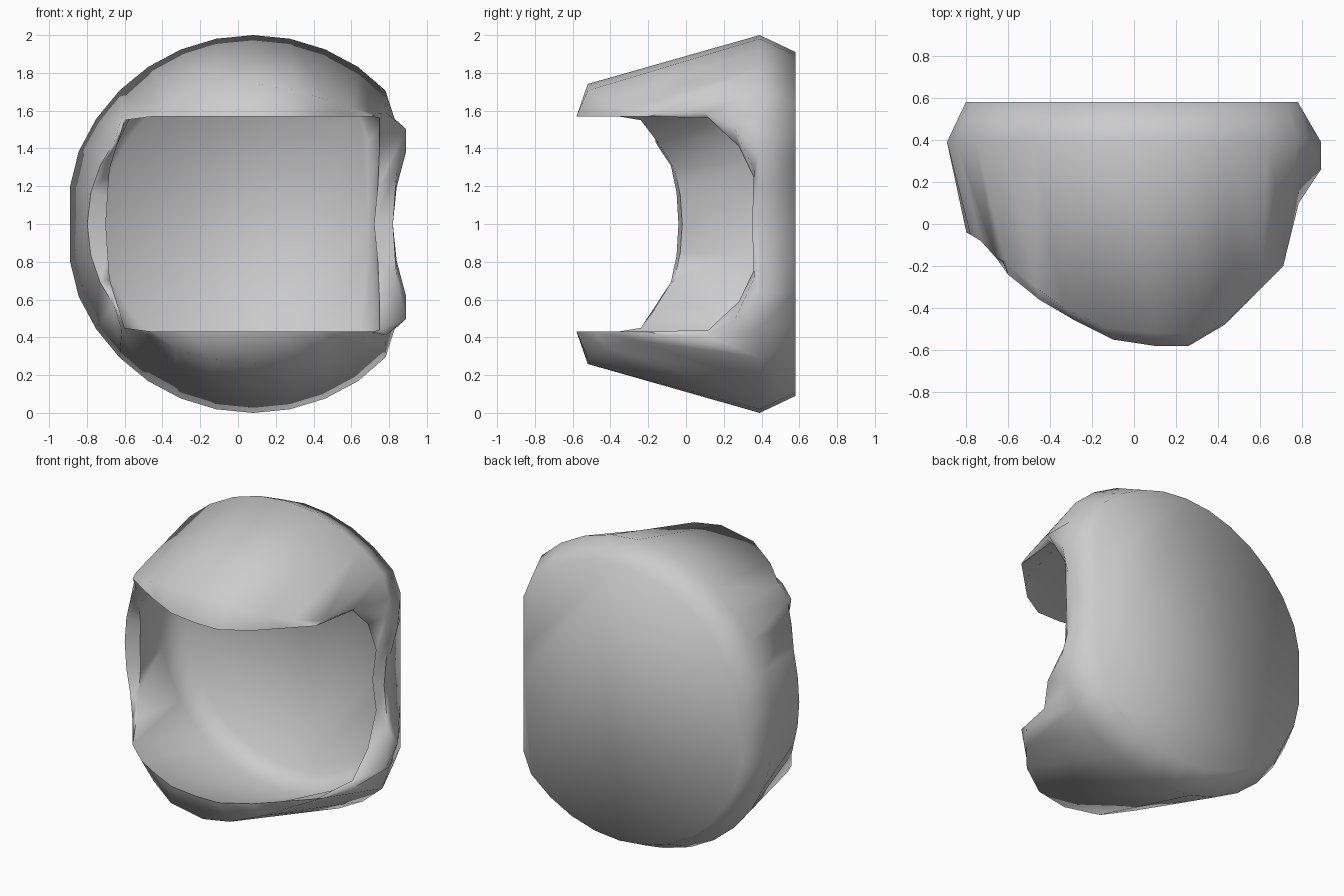
import bpy, bmesh, math

if "Cube" in bpy.data.objects:
    bpy.data.objects.remove(bpy.data.objects["Cube"])

CX, CZ = 0.08, 1.0          # centre of the round shell

# Front lip edge for the upper half, left side -> top -> right side: x, y, height above centre
LIP = [(-0.70, -0.02, 0.00), (-0.69, -0.03, 0.15), (-0.68, -0.06, 0.29),
       (-0.64, -0.14, 0.42), (-0.60, -0.24, 0.55), (-0.45, -0.36, 0.57),
       (-0.28, -0.46, 0.57), (-0.10, -0.55, 0.57), (0.10, -0.58, 0.57),
       (0.26, -0.58, 0.57), (0.43, -0.48, 0.57), (0.57, -0.34, 0.57),
       (0.71, -0.20, 0.57), (0.75, 0.12, 0.56), (0.75, 0.28, 0.41),
       (0.74, 0.38, 0.20), (0.72, 0.37, 0.00)]
# Outer x limit where the right side is cut back (last rays only)
LIMIT = {12: 0.78, 13: 0.83, 14: 0.89, 15: 0.84, 16: 0.82}


def polar(r, a, y, xmax=9, xmin=-9):
    return [max(xmin, min(CX + r * math.sin(a), xmax)), y, r * math.cos(a)]


def section(i):
    """Cross-section of the shell at one ray: back rim, fold, lip, inner fold, inner back."""
    a = math.radians((i - 8) * 11.25)
    x, y, z = LIP[i]
    lim = LIMIT.get(i, 9)
    brim = 4 <= i <= 12
    oy = y + 0.06 if brim else min(y - 0.02, 0.36)
    ta = math.atan2(x - CX, z)
    orad = max(1 - 0.284 * (0.39 - oy), math.hypot(x - CX, z) + 0.02)
    return [polar(0.91, a, 0.58, min(lim, 0.78), -0.80),
            polar(1.0, a, 0.39, lim, -0.89),
            polar(orad, ta, oy, lim),
            [x, y, z],
            polar(0.88, a, max(0.33, y + 0.03), 0.74),
            polar(0.80, a, 0.48, 0.69)]


# Full loop of rays, the lower half mirrored from the upper
upper = [section(i) for i in range(17)]
lower = [[[p[0], p[1], -p[2]] for p in upper[i]] for i in range(15, 0, -1)]
rays = upper + lower

bm = bmesh.new()
grid = [[bm.verts.new((p[0], p[1], p[2] + CZ)) for p in ray] for ray in rays]
n = len(grid)
for i in range(n):
    a, b = grid[i], grid[(i + 1) % n]
    for j in range(5):
        bm.faces.new((a[j], a[j + 1], b[j + 1], b[j]))
# Back plate, outside and inside
bm.faces.new([g[0] for g in grid])
bm.faces.new([g[5] for g in reversed(grid)])
bmesh.ops.remove_doubles(bm, verts=bm.verts, dist=0.0005)
bmesh.ops.recalc_face_normals(bm, faces=bm.faces)

mesh = bpy.data.meshes.new("open_shell")
bm.to_mesh(mesh)
bm.free()
shell = bpy.data.objects.new("open_shell", mesh)
bpy.context.collection.objects.link(shell)
bpy.context.view_layer.objects.active = shell
shell.select_set(True)
bpy.ops.object.shade_smooth_by_angle(angle=math.radians(80))
